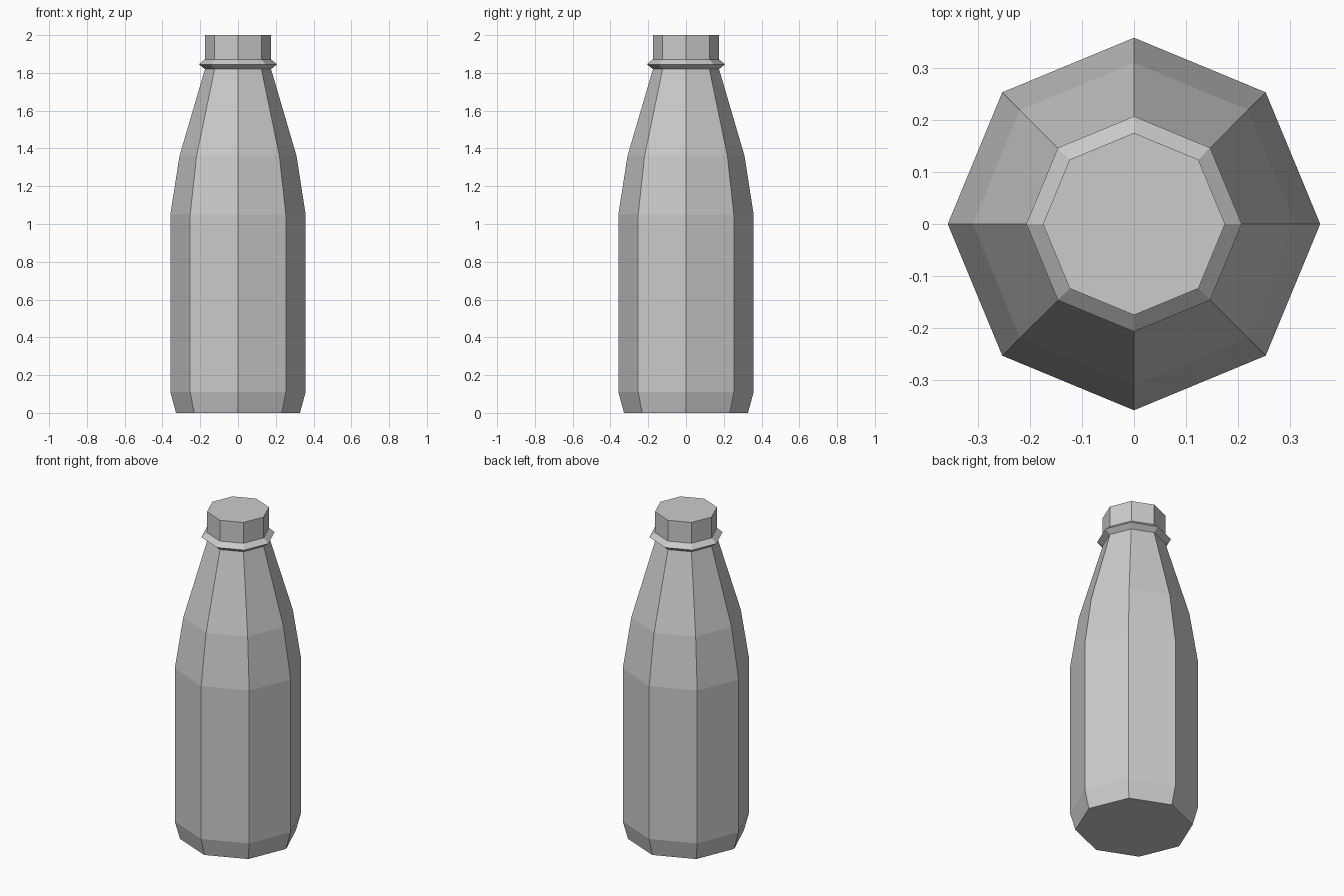
import bpy
import bmesh
from math import cos, sin, tau

SIDES = 8

cube = bpy.data.objects.get("Cube")
if cube:
    bpy.data.objects.remove(cube, do_unlink=True)

# Single plain grey
grey = bpy.data.materials.new("light_grey")
grey.use_nodes = True
colour = (0.6, 0.6, 0.6, 1)
grey.diffuse_color = colour
grey.node_tree.nodes["Principled BSDF"].inputs["Base Color"].default_value = colour


def lathe(name, profile):
    """Closed eight-sided solid from (radius, height) rings, corners on the axes."""
    bm = bmesh.new()
    rings = [[bm.verts.new((r * cos(tau * i / SIDES), r * sin(tau * i / SIDES), z))
              for i in range(SIDES)] for r, z in profile]
    for low, high in zip(rings, rings[1:]):
        for i in range(SIDES):
            j = (i + 1) % SIDES
            bm.faces.new((low[i], low[j], high[j], high[i]))
    bm.faces.new(rings[0][::-1])
    bm.faces.new(rings[-1])
    mesh = bpy.data.meshes.new(name)
    bm.to_mesh(mesh)
    bm.free()
    mesh.materials.append(grey)
    obj = bpy.data.objects.new(name, mesh)
    bpy.context.collection.objects.link(obj)
    return obj


# Base bevel, straight body, shoulder, neck, pointed collar and cap in one shell
lathe("bottle", [
    (0.328, 0), (0.358, 0.11),
    (0.358, 1.05), (0.31, 1.36),
    (0.175, 1.82), (0.207, 1.845),
    (0.175, 1.872), (0.175, 2),
])
